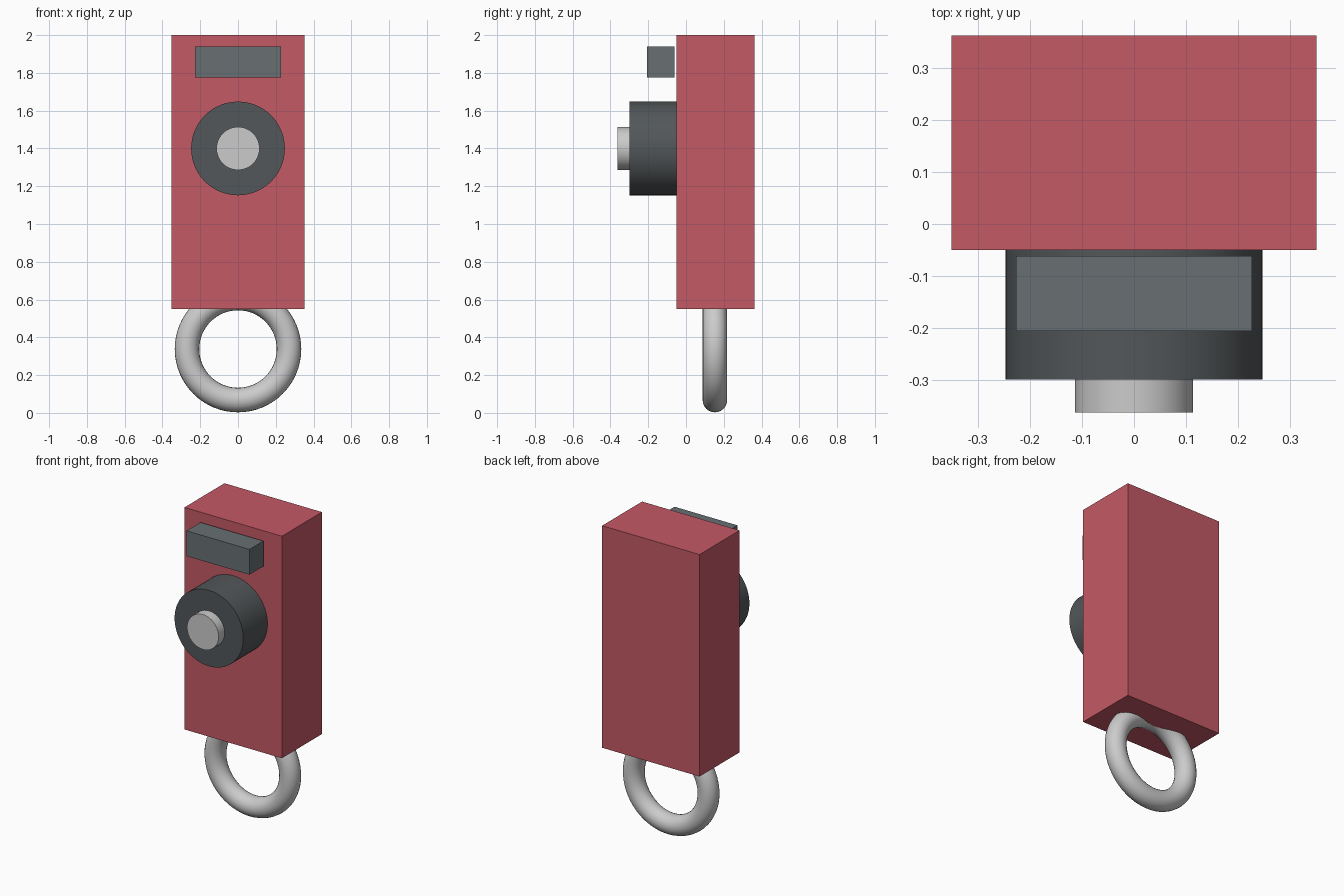
import bpy
import math

if "Cube" in bpy.data.objects:
    bpy.data.objects.remove(bpy.data.objects["Cube"])


def material(name, color):
    m = bpy.data.materials.new(name)
    m.diffuse_color = (*color, 1)
    m.use_nodes = True
    m.node_tree.nodes["Principled BSDF"].inputs["Base Color"].default_value = m.diffuse_color
    return m


red = material("red", (0.55, 0.10, 0.13))
dark = material("dark_grey", (0.085, 0.095, 0.10))
mid = material("mid_grey", (0.14, 0.16, 0.17))


def finish(name, mat=None, smooth=False):
    ob = bpy.context.object
    ob.name = name
    if mat:
        ob.data.materials.append(mat)
    if smooth:
        bpy.ops.object.shade_smooth_by_angle(angle=math.radians(35))
    return ob


def box(name, x, y, z, mat):
    # each axis is a (min, max) pair
    spans = (x, y, z)
    bpy.ops.mesh.primitive_cube_add(size=1, location=[(a + b) / 2 for a, b in spans])
    bpy.context.object.scale = [b - a for a, b in spans]
    bpy.ops.object.transform_apply(location=False, rotation=False, scale=True)
    return finish(name, mat)


def knob(name, radius, y0, y1, z, mat=None):
    # cylinder along y
    bpy.ops.mesh.primitive_cylinder_add(
        vertices=64, radius=radius, depth=y1 - y0,
        location=(0, (y0 + y1) / 2, z), rotation=(math.pi / 2, 0, 0))
    return finish(name, mat, True)


# main case
box("body", (-0.352, 0.352), (-0.05, 0.363), (0.55, 2.0), red)

# bar standing just clear of the front face
box("front_bar", (-0.227, 0.227), (-0.206, -0.062), (1.775, 1.94), mid)

# round dial with its centre button
knob("dial", 0.248, -0.30, -0.05, 1.40, dark)
knob("button", 0.114, -0.363, -0.30, 1.40)

# hanging ring, partly buried in the case
bpy.ops.mesh.primitive_torus_add(
    major_radius=0.27, minor_radius=0.065, major_segments=64, minor_segments=24,
    location=(0, 0.153, 0.338), rotation=(math.pi / 2, 0, 0))
finish("ring", smooth=True)
